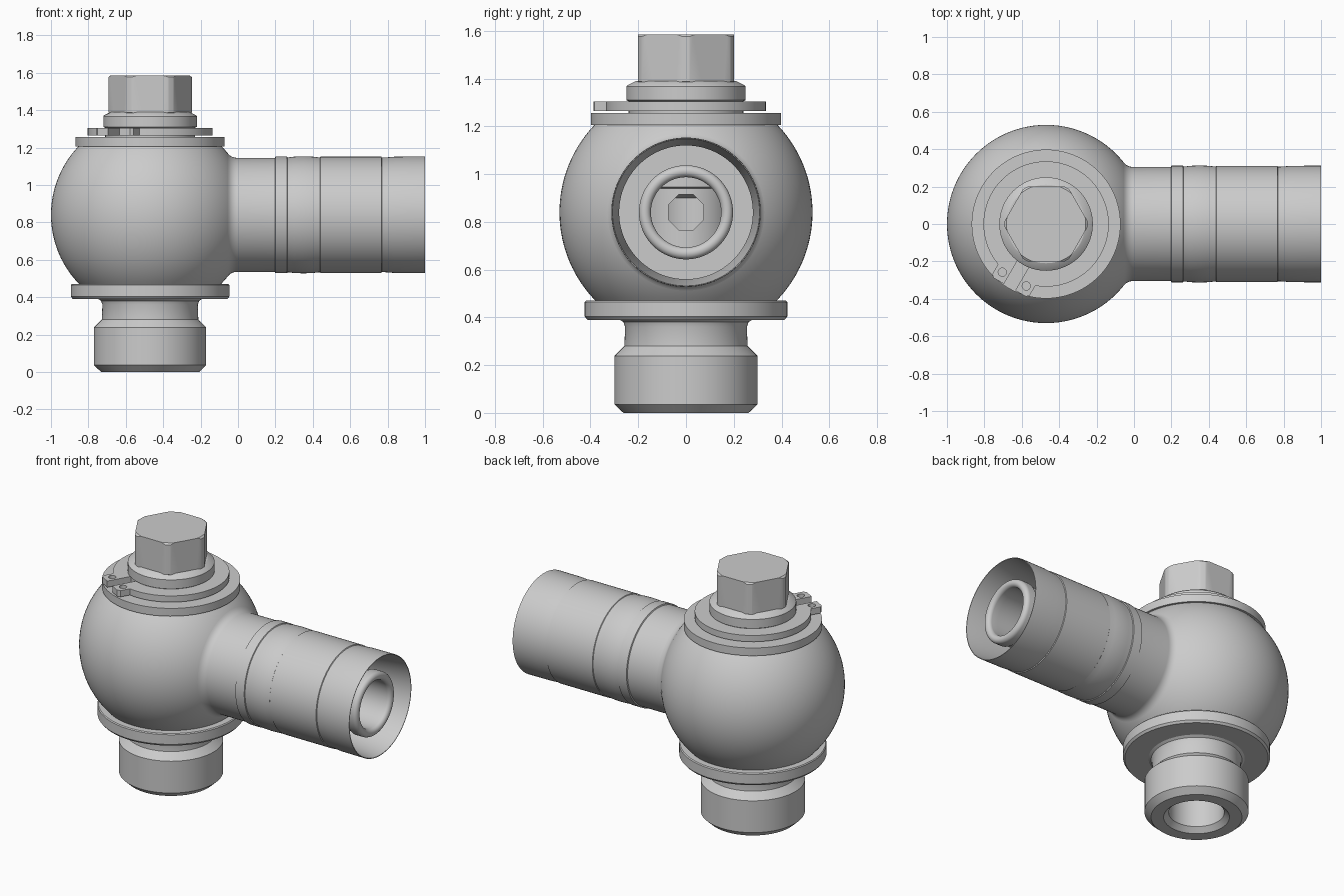
import bpy, bmesh
from math import sin, cos, pi, radians, sqrt, asin
from mathutils import Matrix, Vector

if "Cube" in bpy.data.objects:
    bpy.data.objects.remove(bpy.data.objects["Cube"])

CX, CZ, R = -0.47, 0.84, 0.53      # ball centre and radius
UP = Matrix.Translation((CX, 0, 0))
SIDE = Matrix.Translation((0, 0, CZ)) @ Matrix.Rotation(pi / 2, 4, 'Y')


def arc(cx, cy, r, a0, a1, n):
    return [(cx + r * cos(radians(a0 + (a1 - a0) * i / n)),
             cy + r * sin(radians(a0 + (a1 - a0) * i / n))) for i in range(n + 1)]


def revolve(name, profile, mat, n=72, closed=False, phase=0.0):
    """Lathe (radius, height) points round local z, then place with mat."""
    bm = bmesh.new()
    rings = []
    for r, h in profile:
        if r < 1e-6:
            rings.append([bm.verts.new((0, 0, h))] * n)
        else:
            rings.append([bm.verts.new((r * cos(2 * pi * i / n + phase),
                                        r * sin(2 * pi * i / n + phase), h)) for i in range(n)])
    pairs = list(zip(rings, rings[1:])) + ([(rings[-1], rings[0])] if closed else [])
    for a, b in pairs:
        for i in range(n):
            j = (i + 1) % n
            bm.faces.new(list(dict.fromkeys((a[i], a[j], b[j], b[i]))))
    bmesh.ops.recalc_face_normals(bm, faces=bm.faces)
    bm.transform(mat)
    me = bpy.data.meshes.new(name)
    bm.to_mesh(me)
    bm.free()
    ob = bpy.data.objects.new(name, me)
    bpy.context.collection.objects.link(ob)
    return ob


def activate(ob):
    bpy.ops.object.select_all(action='DESELECT')
    ob.select_set(True)
    bpy.context.view_layer.objects.active = ob


def boolean(ob, tool, op):
    activate(ob)
    m = ob.modifiers.new("cut", 'BOOLEAN')
    m.object, m.operation, m.solver = tool, op, 'EXACT'
    bpy.ops.object.modifier_apply(modifier=m.name)
    bpy.data.objects.remove(tool)


def smooth(ob, angle=25):
    activate(ob)
    bpy.ops.object.shade_smooth_by_angle(angle=radians(angle))


# Hollow ball housing with a side port
lo, hi = 0.465, 1.205
a0 = asin((lo - CZ) / R) * 180 / pi
a1 = asin((hi - CZ) / R) * 180 / pi
body = revolve("ball_housing", arc(0, CZ, R, a0, a1, 32) + [(0.245, hi), (0.245, 1.1), (0.28, 1.06),
               (0.28, 0.6), (0.245, 0.56), (0.245, lo)], UP, 96, closed=True)
boolean(body, revolve("port_cutter", [(0, CX), (0.17, CX), (0.17, 0.3), (0, 0.3)], SIDE), 'DIFFERENCE')
smooth(body)

# Side arm: fillet, collars, flared mouth, inner nipple
rf = 0.06
fx = CX + sqrt((R + rf) ** 2 - (0.305 + rf) ** 2)
ang = asin((0.305 + rf) / (R + rf)) * 180 / pi
fillet = [(r, x) for x, r in arc(fx, 0.305 + rf, rf, 180 + ang, 270, 8)]
outer = [(0.305, 0.197), (0.312, 0.2), (0.312, 0.262), (0.307, 0.265), (0.307, 0.27),
         (0.311, 0.3), (0.313, 0.35), (0.311, 0.4), (0.307, 0.433), (0.307, 0.438), (0.311, 0.441),
         (0.311, 0.766), (0.306, 0.769), (0.307, 0.79), (0.311, 0.84), (0.312, 1.0)]
mouth = [(0.308, 1.0), (0.28, 0.77), (0.28, 0.45), (0.185, 0.45), (0.185, 0.9)]
tip = [(r, x) for r, x in arc(0.172, 0.945, 0.025, 0, 180, 12)]
smooth(revolve("side_arm", fillet + outer + mouth + [(0.197, 0.9)] + tip +
               [(0.15, 0.9), (0.15, 0.02)], SIDE, 96))

# Hollow bolt through the ball: threaded stub, neck, waist, head collar
bolt = revolve("hollow_bolt", [
    (0, 0.94), (0.16, 0.9), (0.16, 0.03), (0.19, 0), (0.262, 0), (0.3, 0.036), (0.3, 0.238),
    (0.258, 0.28), (0.255, 0.36), (0.262, 0.38), (0.28, 0.392), (0.28, 0.45), (0.24, 0.47), (0.24, 0.6),
    (0.2, 0.64), (0.2, 0.94), (0.24, 0.945), (0.24, 1.305), (0.25, 1.31), (0.25, 1.367),
    (0.246, 1.372), (0.21, 1.39), (0, 1.39)], UP)
boolean(bolt, revolve("cross_hole_cutter", [(0, CX), (0.08, CX), (0.08, 0), (0, 0)],
                      SIDE, 8, phase=pi / 8), 'DIFFERENCE')
smooth(bolt)

# Hexagon head with turned corners
head = revolve("hex_head", [(0, 1.36), (0.231, 1.36), (0.231, 1.585), (0, 1.585)], UP, 6)
boolean(head, revolve("head_turning", [(0, 1.36), (0.2, 1.36), (0.2, 1.375), (0.223, 1.387), (0.223, 1.576),
                                       (0.212, 1.585), (0, 1.585)], UP, 96), 'INTERSECT')
smooth(head)

# Lower sealing flange and upper washer
smooth(revolve("lower_flange", [(0.25, 0.39), (0.413, 0.39), (0.424, 0.403), (0.424, 0.464), (0.419, 0.47),
                                (0.25, 0.47)], UP, 96, closed=True))
smooth(revolve("upper_washer", [(0.235, 1.205), (0.398, 1.205), (0.398, 1.255), (0.235, 1.255)],
               UP, 96, closed=True))

# Retaining clip: open ring with two drilled lugs
ao, ai = asin(0.115 / 0.335) * 180 / pi, asin(0.035 / 0.242) * 180 / pi
outline = (arc(0, 0, 0.335, ao, 360 - ao, 72) + [(0.375, -0.115), (0.39, -0.1), (0.39, -0.035)] +
           arc(0, 0, 0.242, 360 - ai, ai, 72) + [(0.39, 0.035), (0.39, 0.1), (0.375, 0.115)])
cu = bpy.data.curves.new("retaining_clip", 'CURVE')
cu.dimensions, cu.fill_mode, cu.extrude = '2D', 'BOTH', 0.02
for loop in [outline] + [arc(0.34, s * 0.074, 0.022, 0, 345, 23) for s in (-1, 1)]:
    sp = cu.splines.new('POLY')
    sp.points.add(len(loop) - 1)
    for p, (x, y) in zip(sp.points, loop):
        p.co = (x, y, 0, 1)
    sp.use_cyclic_u = True
clip = bpy.data.objects.new("retaining_clip", cu)
bpy.context.collection.objects.link(clip)
clip.location = (CX, 0, 1.285)
clip.rotation_euler[2] = radians(240)
activate(clip)
bpy.ops.object.convert(target='MESH')
smooth(bpy.context.object)
